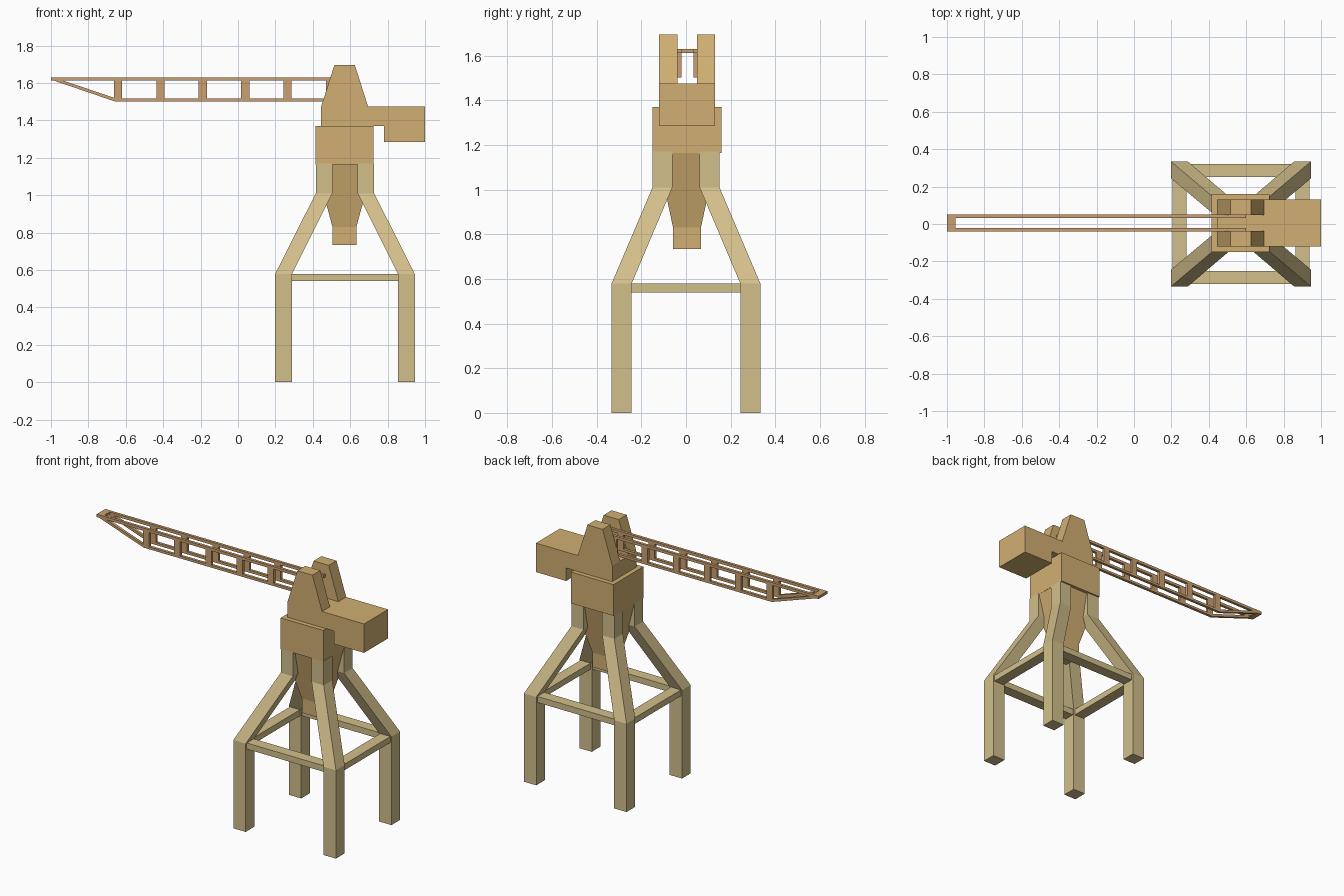
import bpy, bmesh

if "Cube" in bpy.data.objects:
    bpy.data.objects.remove(bpy.data.objects["Cube"])


def material(name, rgb):
    m = bpy.data.materials.new(name)
    m.diffuse_color = (*rgb, 1)
    m.use_nodes = True
    m.node_tree.nodes["Principled BSDF"].inputs["Base Color"].default_value = m.diffuse_color
    return m


LEG = material("pale_tan", (0.65, 0.52, 0.26))
BODY = material("tan", (0.64, 0.43, 0.17))
BOOM = material("brown_tan", (0.60, 0.35, 0.16))


def finish(name, bm, mat):
    bmesh.ops.recalc_face_normals(bm, faces=bm.faces)
    me = bpy.data.meshes.new(name)
    bm.to_mesh(me)
    bm.free()
    me.materials.append(mat)
    ob = bpy.data.objects.new(name, me)
    bpy.context.collection.objects.link(ob)
    return ob


def loft(name, sections, mat):
    """Rectangular sections (x0, x1, y0, y1, z) joined from bottom to top."""
    bm = bmesh.new()
    rings = [[bm.verts.new(p) for p in ((a, c, z), (b, c, z), (b, d, z), (a, d, z))]
             for a, b, c, d, z in sections]
    for lo, hi in zip(rings, rings[1:]):
        for i in range(4):
            j = (i + 1) % 4
            bm.faces.new((lo[i], lo[j], hi[j], hi[i]))
    bm.faces.new(rings[0])
    bm.faces.new(rings[-1])
    return finish(name, bm, mat)


def box(name, x0, x1, y0, y1, z0, z1, mat):
    return loft(name, [(x0, x1, y0, y1, z0), (x0, x1, y0, y1, z1)], mat)


def plate(name, outline, y0, y1, mat):
    """XZ outline extruded along y."""
    bm = bmesh.new()
    a = [bm.verts.new((x, y0, z)) for x, z in outline]
    b = [bm.verts.new((x, y1, z)) for x, z in outline]
    bm.faces.new(a)
    bm.faces.new(b)
    n = len(a)
    for i in range(n):
        j = (i + 1) % n
        bm.faces.new((a[i], a[j], b[j], b[i]))
    return finish(name, bm, mat)


CX = 0.572

# four bent legs
def span(c, s, inner, outer):
    return tuple(sorted((c + s * inner, c + s * outer)))

for sx, nx in ((-1, "left"), (1, "right")):
    for sy, ny in ((-1, "front"), (1, "back")):
        low = span(CX, sx, 0.283, 0.373) + span(0, sy, 0.243, 0.333)
        top = span(CX, sx, 0.068, 0.156) + span(0, sy, 0.061, 0.15)
        loft(f"{ny}_{nx}_leg", [low + (0,), low + (0.58,), top + (1.01,), top + (1.17,)], LEG)

# cross braces between the legs
for s, n in ((-1, "front"), (1, "back")):
    box(f"{n}_brace", 0.27, 0.87, *span(0, s, 0.25, 0.322), 0.54, 0.58, LEG)
for s, n in ((-1, "left"), (1, "right")):
    box(f"{n}_brace", *span(CX, s, 0.292, 0.365), -0.26, 0.26, 0.54, 0.58, LEG)

# tapered central column and housing
loft("central_column", [(0.505, 0.633, -0.058, 0.067, 0.735),
                        (0.505, 0.633, -0.058, 0.067, 0.83),
                        (0.415, 0.725, -0.13, 0.14, 1.17)], BODY)
box("housing", 0.415, 0.725, -0.15, 0.16, 1.165, 1.37, BODY)

# cab base with the hanging counterweight
plate("counterweight_base", [(0.445, 1.37), (0.78, 1.37), (0.78, 1.285), (1.0, 1.285),
                             (1.0, 1.475), (0.445, 1.475)], -0.12, 0.13, BODY)

# twin towers holding the boom
for n, y0, y1 in (("front", -0.12, -0.038), ("back", 0.049, 0.13)):
    plate(f"{n}_tower", [(0.445, 1.475), (0.695, 1.475), (0.625, 1.695), (0.515, 1.695)],
          y0, y1, BODY)

# boom: two trusses of rails and posts joined at the tip
for n, y0, y1 in (("front", -0.039, -0.021), ("back", 0.033, 0.051)):
    box(f"{n}_boom_top_rail", -1.0, 0.6, y0, y1, 1.612, 1.63, BOOM)
    plate(f"{n}_boom_bottom_rail",
          [(-1.0, 1.618), (-0.66, 1.502), (0.515, 1.502), (0.515, 1.518),
           (-0.655, 1.518), (-0.95, 1.618)], y0, y1, BOOM)
    for i in range(6):
        x = -0.663 + i * 0.2265
        box(f"{n}_boom_post_{i + 1}", x, x + 0.044, y0, y1, 1.51, 1.62, BOOM)
box("boom_tip", -1.0, -0.955, -0.039, 0.051, 1.612, 1.63, BOOM)
